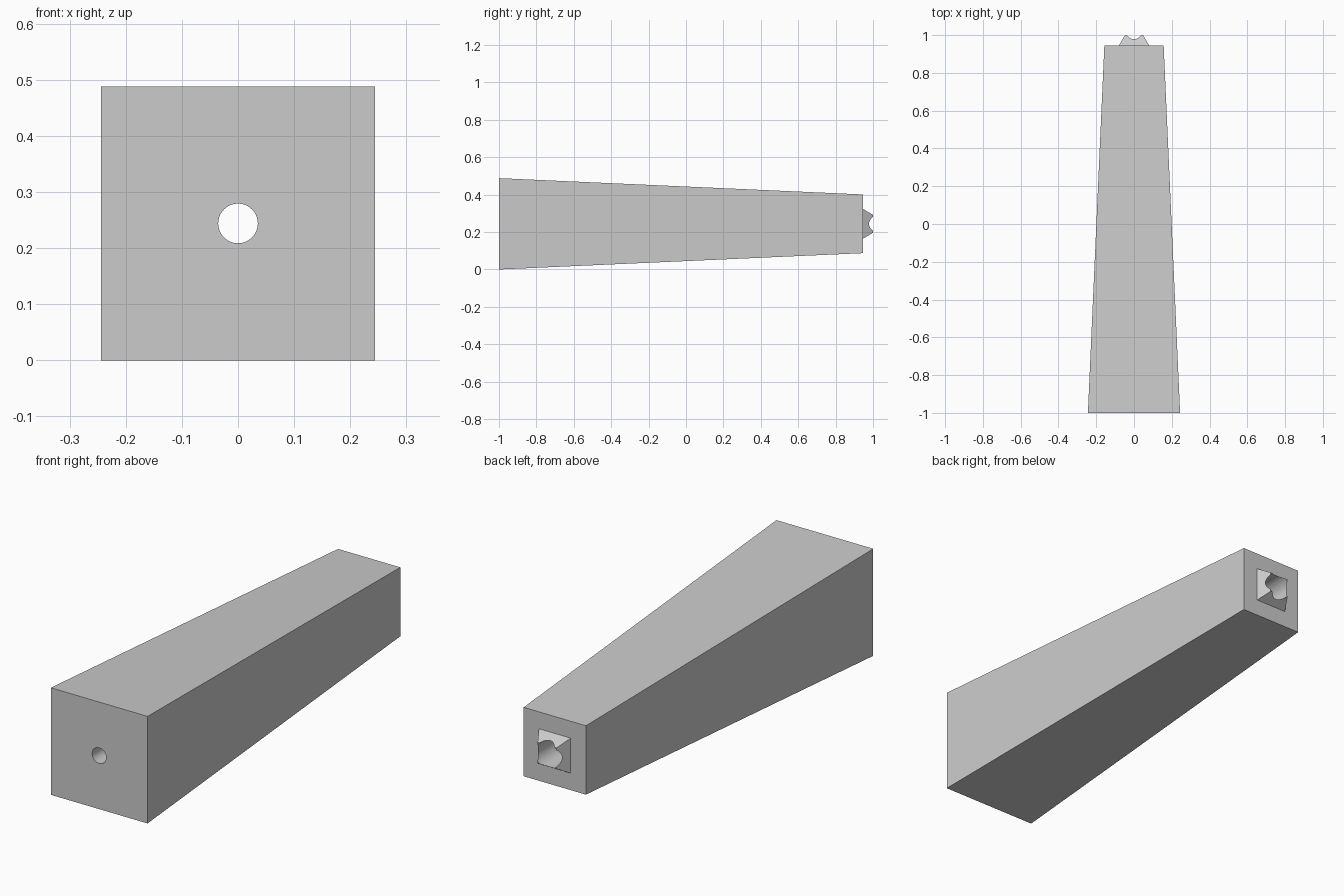
import bpy, bmesh, math
from mathutils import Matrix

if "Cube" in bpy.data.objects:
    bpy.data.objects.remove(bpy.data.objects["Cube"], do_unlink=True)

AXIS_Z = 0.244

grey = bpy.data.materials.new("plain grey")
grey.use_nodes = True
colour = (0.6, 0.6, 0.6, 1)
grey.diffuse_color = colour
grey.node_tree.nodes["Principled BSDF"].inputs["Base Color"].default_value = colour


def lathe(name, stations, sides, turn=0.0):
    """Loft regular rings of (y, radius) along the y axis."""
    bm = bmesh.new()
    rings = []
    for y, r in stations:
        ring = []
        for i in range(sides):
            a = turn + math.tau * i / sides
            ring.append(bm.verts.new((r * math.cos(a), y, AXIS_Z + r * math.sin(a))))
        rings.append(ring)
    for a, b in zip(rings, rings[1:]):
        for i in range(sides):
            j = (i + 1) % sides
            bm.faces.new((a[i], a[j], b[j], b[i]))
    bm.faces.new(rings[0])
    bm.faces.new(rings[-1])
    bmesh.ops.recalc_face_normals(bm, faces=bm.faces)
    mesh = bpy.data.meshes.new(name)
    bm.to_mesh(mesh)
    bm.free()
    mesh.materials.append(grey)
    obj = bpy.data.objects.new(name, mesh)
    bpy.context.collection.objects.link(obj)
    return obj


# Tapered square body with a chamfered spigot at the narrow end
half_widths = [(-1, 0.244), (0.945, 0.157), (0.945, 0.08), (1, 0.048)]
body = lathe("tapered_body", [(y, h * math.sqrt(2)) for y, h in half_widths], 4, math.pi / 4)

# Round bore, widening towards the narrow end
bore = lathe("bore_cutter", [(-1.1, 0.034), (1.1, 0.062)], 64)
cut = body.modifiers.new("bore", "BOOLEAN")
cut.operation = "DIFFERENCE"
cut.solver = "EXACT"
cut.object = bore

# Apply the cut and remove the cutter
bpy.ops.object.select_all(action="DESELECT")
body.select_set(True)
bpy.context.view_layer.objects.active = body
bpy.ops.object.modifier_apply(modifier=cut.name)
bpy.data.objects.remove(bore, do_unlink=True)
bpy.ops.object.shade_smooth_by_angle(angle=math.radians(20))
